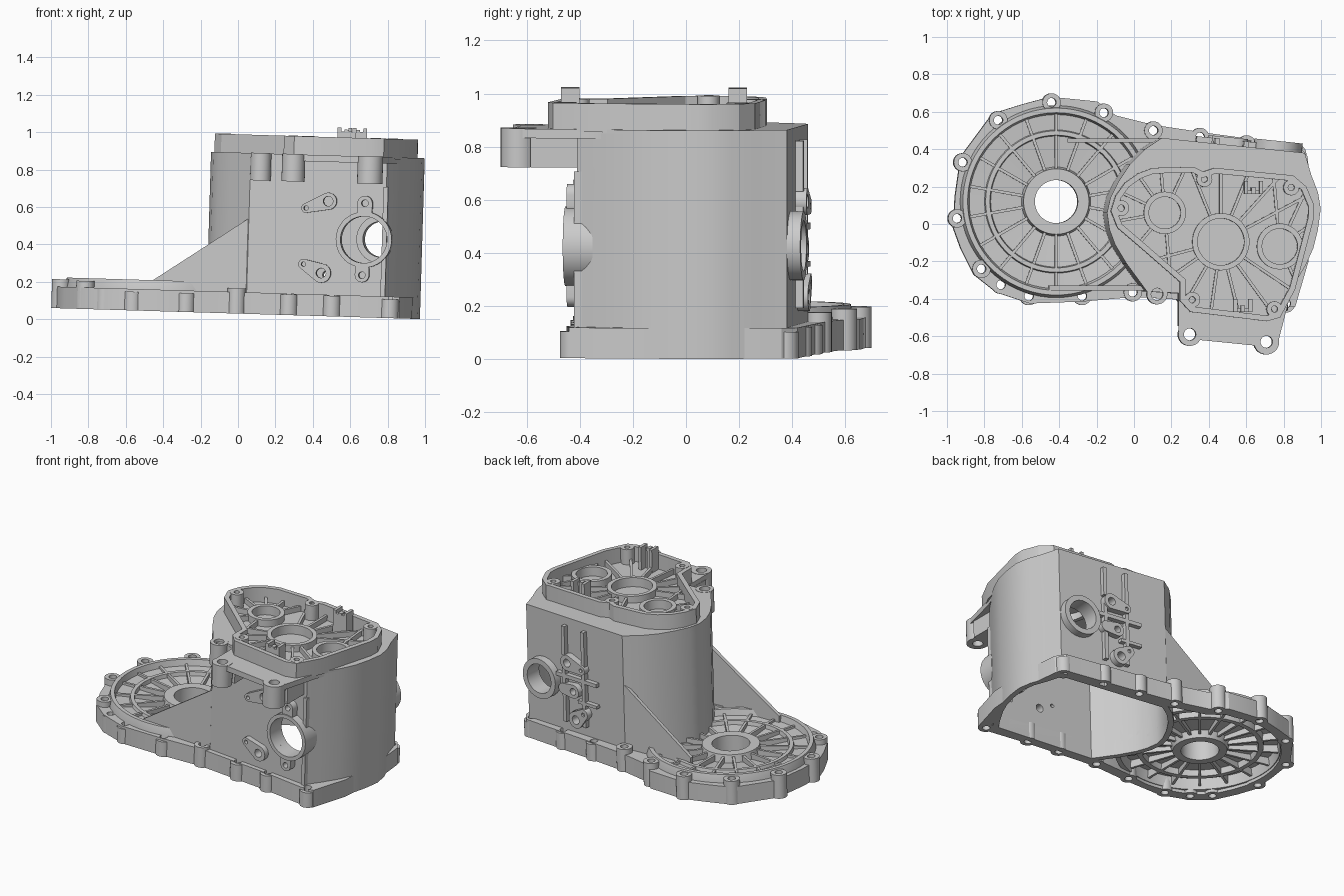
import bpy, bmesh, math
from mathutils import Matrix, Vector

if "Cube" in bpy.data.objects:
    bpy.data.objects.remove(bpy.data.objects["Cube"])

S = 0.027  # x shift of upper parts, undone by the final tilt


def circle(x, y, r, n=36):
    return [(x + r * math.cos(2 * math.pi * i / n), y + r * math.sin(2 * math.pi * i / n)) for i in range(n)]


def rect(x0, y0, x1, y1):
    return [(x0, y0), (x1, y0), (x1, y1), (x0, y1)]


def bar(cx, cy, a, r0, r1, w):
    c, s = math.cos(a), math.sin(a)
    return [(cx + r * c - t * s, cy + r * s + t * c) for r, t in ((r0, -w), (r1, -w), (r1, w), (r0, w))]


def link(p, q, rp, rq, n=14):
    a = math.atan2(q[1] - p[1], q[0] - p[0]) + math.pi / 2
    arc = lambda c, r, b: [(c[0] + r * math.cos(b + math.pi * i / n), c[1] + r * math.sin(b + math.pi * i / n))
                           for i in range(n + 1)]
    return arc(p, rp, a) + arc(q, rq, a + math.pi)


def offset(pts, d):
    n = len(pts)
    v = [Vector(p) for p in pts]
    sign = 1 if sum(v[i - 1].x * v[i].y - v[i].x * v[i - 1].y for i in range(n)) > 0 else -1
    out = []
    for i in range(n):
        a, b = (v[i] - v[i - 1]).normalized(), (v[(i + 1) % n] - v[i]).normalized()
        na, nb = Vector((-a.y, a.x)) * sign, Vector((-b.y, b.x)) * sign
        m = (na + nb).normalized()
        out.append(tuple(v[i] + m * d / max(0.5, m.dot(na))))
    return out


def reach(cx, cy, a, poly):
    dx, dy, best = math.cos(a), math.sin(a), 9
    for (px, py), (qx, qy) in zip(poly, poly[1:] + poly[:1]):
        ex, ey = qx - px, qy - py
        k = dx * ey - dy * ex
        if abs(k) > 1e-9:
            t = ((px - cx) * ey - (py - cy) * ex) / k
            u = ((px - cx) * dy - (py - cy) * dx) / k
            if t > 0 and 0 <= u <= 1:
                best = min(best, t)
    return best


def finish(name, bm, m=None):
    if m:
        bm.transform(m)
    bmesh.ops.recalc_face_normals(bm, faces=bm.faces)
    me = bpy.data.meshes.new(name)
    bm.to_mesh(me)
    bm.free()
    o = bpy.data.objects.new(name, me)
    bpy.context.collection.objects.link(o)
    return o


def solids(name, parts, m=None):
    """Extruded outlines (pts, z0, z1[, inner outline])."""
    bm = bmesh.new()
    for pts, z0, z1, *hole in parts:
        rings = [[bm.verts.new((*p, z)) for p in o] for o in [pts] + hole for z in (z0, z1)]
        n = len(pts)
        pairs = [(0, 1)] + ([(2, 3), (0, 2), (1, 3)] if hole else [])
        for a, b in pairs:
            for i in range(n):
                j = (i + 1) % n
                bm.faces.new((rings[a][i], rings[a][j], rings[b][j], rings[b][i]))
        if not hole:
            bm.faces.new(rings[0])
            bm.faces.new(rings[1])
    return finish(name, bm, m)


def lathe(name, cx, cy, prof, n=72):
    bm = bmesh.new()
    rings = [[bm.verts.new((x, y, z)) for x, y in circle(cx, cy, r, n)] for r, z in prof]
    for a, b in zip(rings, rings[1:] + rings[:1]):
        for i in range(n):
            bm.faces.new((a[i], a[(i + 1) % n], b[(i + 1) % n], b[i]))
    return finish(name, bm)


def cut(o, *cutters):
    for c in cutters:
        md = o.modifiers.new("cut", 'BOOLEAN')
        md.operation, md.object, md.solver = 'DIFFERENCE', c, 'EXACT'
    bpy.context.view_layer.update()
    me = bpy.data.meshes.new_from_object(o.evaluated_get(bpy.context.evaluated_depsgraph_get()))
    o.modifiers.clear()
    o.data = me


up = lambda pts: [(x - S, y) for x, y in pts]

# Outlines
base = [(-.97, -.02), (-.96, .15), (-.93, .36), (-.76, .59), (-.6, .64), (-.45, .68), (-.2, .655), (-.1, .58), (.1, .53),
        (.4, .485), (.88, .42), (.925, .36), (.95, .1), (.93, -.2), (.86, -.44), (.78, -.45), (.5, -.42), (0, -.39),
        (-.28, -.415), (-.56, -.425), (-.74, -.365), (-.86, -.27), (-.93, -.13)]
left = [(.15, .46), (.06, .4), (-.02, .32), (-.08, .23), (-.125, .14), (-.143, .06), (-.13, -.03), (-.1, -.11),
        (-.04, -.21), (.07, -.36)]
right = [(.86, -.32), (.92, -.22), (.96, -.13), (.985, -.03), (1.0, .08), (.985, .17), (.95, .26), (.915, .38)]
tower = up(left + [(.8, -.41)] + right)
plate = up(left + [(.24, -.37), (.24, -.6), (.35, -.62), (.65, -.65), (.77, -.64), (.84, -.37)] + right)
rim = up([(-.125, .07), (-.1, .15), (-.05, .22), (.02, .27), (.1, .3), (.32, .305), (.37, .28), (.43, .3), (.85, .26),
          (.92, .2), (.962, .1), (.96, .03), (.86, -.35), (.78, -.5), (.71, -.52), (.3, -.47), (.245, -.41),
          (.245, -.31), (.05, -.14), (-.09, -.02)])
bolts = [(-.95, .03, .155), (-.92, .33, .155), (-.73, .555, .155), (-.445, .65, .155), (-.165, .595, .155),
         (.1, .5, .15), (.35, .465, .11), (.6, .425, .11), (.87, .375, .1), (.81, -.425, .1), (.5, -.4, .11),
         (.27, -.385, .11), (-.01, -.365, .135), (-.28, -.385, .1), (-.565, -.385, .1), (-.715, -.325, .11),
         (-.82, -.24, .15)]
lugs = [(.125 - S, -.375, .055), (.3 - S, -.59, .062), (.71 - S, -.63, .068)]
bearings = [(.165 - S, .06, .085), (.465 - S, -.095, .125), (.78 - S, -.12, .095)]
bx, by = -.42, .12

# Wall frames: local x along wall, y up, z outward
def frame(d, origin):
    d, u = Vector(d).normalized(), Vector((0, 0, 1))
    n = d.cross(u)
    return Matrix.Translation(origin) @ Matrix((d, u, n)).transposed().to_4x4()

front = frame((1, -.068, 0), (0, -.357, 0))
back = frame((-1, .105, 0), (0, .473, 0))

# Cutters
hollow = solids("cut_hollow", [(offset(tower, .035), -.2, .835)])
bolt_cut = solids("cut_bolts", [(circle(x, y, .024, 20), -.1, .3) for x, y, h in bolts])
bell_cut = solids("cut_bell", [(circle(bx, by, .49, 72), -.1, .4)])
under_cut = solids("cut_under", [(offset(base, .07), -.1, .085)])
bear_cut = solids("cut_bearings", [(circle(x, y, r), .7, 1.1) for x, y, r in bearings])
lug_cut = solids("cut_lugs", [(circle(x, y, .032, 24), .6, 1.1) for x, y, r in lugs])
fholes = [(.467, .615, .026), (.35, .575, .012), (.44, .23, .026), (.345, .275, .012), (.665, .61, .018), (.66, .225, .018)]
bholes = [(-.54, .58, .026), (-.5, .4, .022), (-.48, .22, .028), (-.43, .56, .012), (-.42, .27, .012)]
front_cut = solids("cut_front", [(circle(.665, .415, .125), -.12, .2)] +
                   [(circle(x, y, r, 20), -.1, .2) for x, y, r in fholes], front)
back_cut = solids("cut_back", [(circle(-.76, .42, .095), -.15, .2)] +
                  [(circle(x, y, r, 20), -.1, .2) for x, y, r in bholes], back)

# Base flange and bolt bosses
flange = solids("base_flange", [(base, 0, .115)])
cut(flange, under_cut, bell_cut, hollow, bolt_cut)
solids("flange_bosses", [(circle(x, y, .049, 24), 0, h, circle(x, y, .024, 24)) for x, y, h in bolts])

# Bell dish: stepped rings, hub, ribs above and below
bell = lathe("bell_dish", bx, by, [(.115, .02), (.115, .15), (.175, .15), (.185, .1), (.35, .115), (.355, .14), (.378, .14),
             (.383, .12), (.465, .125), (.475, .165), (.5, .165), (.515, .11), (.515, .02), (.485, .02), (.475, .09),
             (.39, .085), (.385, .04), (.355, .04), (.35, .08), (.18, .065), (.165, .02)])
cut(bell, hollow)
ribs = []
for i in range(18):
    a = 2 * math.pi * (i + .5) / 18
    r1 = min(.48, reach(bx, by, a, tower) + .015)
    ribs += [(bar(bx, by, a, .165, r1, .008), .09, .138), (bar(bx, by, a, .16, r1, .008), .04, .1)]
solids("bell_ribs", ribs)

# Hollow tower with port openings
body = solids("tower_body", [(tower, 0, .845)])
cut(body, hollow, front_cut, back_cut)

# Gusset plates from tower to bell
xz = Matrix(((1, 0, 0, 0), (0, 0, 1, 0), (0, 1, 0, 0), (0, 0, 0, 1)))
solids("front_gusset", [([(-.46, .1), (-.46, .165), (-.14, .385), (.07, .53), (.07, .1)], -.355, -.33)], xz)
solids("back_gusset", [([(-.36, .1), (-.36, .165), (.14, .55), (.14, .1)], .435, .458)], xz)

# Top deck with bearing holes and mounting lugs
deck = solids("top_deck", [(plate, .825, .86)])
cut(deck, bear_cut, lug_cut)
solids("lug_bosses", [(circle(x, y, r, 28), .715, .862, circle(x, y, .032, 28)) for x, y, r in lugs])
solids("lug_webs", [(rect(x - r, y + .045, x + r, -.37), .715, .83) for x, y, r in lugs[1:]])

# Raised rim with screw bosses
solids("top_rim", [(rim, .85, .958, offset(rim, .03))])
screws = up([(.375, .24), (-.07, .085), (.84, .195), (.75, -.455), (.31, -.405)])
solids("rim_bosses", [(circle(x, y, .042, 24), .85, .96, circle(x, y, .017, 24)) for x, y in screws])

# Bearing seats and radial ribs on the deck
solids("bearing_seats", [(circle(x, y, r + .028), .79, .905, circle(x, y, r)) for x, y, r in bearings])
spokes = []
for (x, y, r), angs in zip(bearings, [(65, 95, 125, 155, 190, 230, 275), (28, 48, 68, 90, 112, 195, 215, 240, 262, 284, 306, 326),
                                      (35, 65, 95, -30, -65)]):
    for d in angs:
        a = math.radians(d)
        spokes.append((bar(x, y, a, r + .015, reach(x, y, a, rim) - .015, .008), .855, .895))
solids("deck_ribs", spokes)

# Notched clip posts
posts = []
for x, y in up([(.637, .195), (.58, -.435)]):
    posts += [(rect(x - .05, y - .035, x + .05, y - .015), .855, .99), (rect(x - .05, y - .035, x - .03, y + .035), .855, 1.01),
              (rect(x + .03, y - .035, x + .05, y + .035), .855, 1.01), (rect(x - .012, y - .035, x + .012, y), .855, 1.0)]
solids("clip_posts", posts)

# Front port and screw pads
solids("front_port", [(circle(.665, .415, .15), -.06, .052, circle(.665, .415, .125))], front)
pads = solids("front_pads", [(link((.467, .615), (.35, .575), .046, .026), -.01, .035),
                             (link((.44, .23), (.345, .275), .052, .028), -.01, .035),
                             (link((.665, .61), (.665, .57), .04, .04), -.01, .045),
                             (link((.66, .225), (.66, .27), .038, .038), -.01, .045)], front)
cut(pads, front_cut)
solids("front_edge_rib", [(rect(.76, .1, .785, .7), -.03, .012)], front)

# Back port, rib grid and screw pads
solids("back_port", [(circle(-.76, .42, .13), -.06, .05, circle(-.76, .42, .095))], back)
solids("back_ribs", [(rect(-.59, .62, -.565, .81), -.01, .03), (rect(-.435, .18, -.41, .81), -.01, .03),
                     (rect(-.59, .18, -.565, .56), -.01, .03), (rect(-.64, .47, -.32, .495), -.01, .03),
                     (rect(-.47, .33, -.32, .35), -.01, .03)], back)
bpads = solids("back_pads", [(link((-.54, .58), (-.43, .56), .052, .03), -.01, .042),
                             (link((-.5, .4), (-.58, .4), .045, .035), -.01, .038),
                             (link((-.48, .22), (-.42, .27), .055, .035), -.01, .042)], back)
cut(bpads, back_cut)

# Remove cutters, tilt everything slightly, shade
for o in list(bpy.data.objects):
    if o.name.startswith("cut_"):
        bpy.data.objects.remove(o)
tilt = Matrix.Translation((0, 0, .03)) @ Matrix.Rotation(.03, 4, 'Y')
for o in bpy.data.objects:
    o.data.transform(tilt)
    o.select_set(True)
    bpy.context.view_layer.objects.active = o
bpy.ops.object.shade_smooth_by_angle(angle=math.radians(25))
